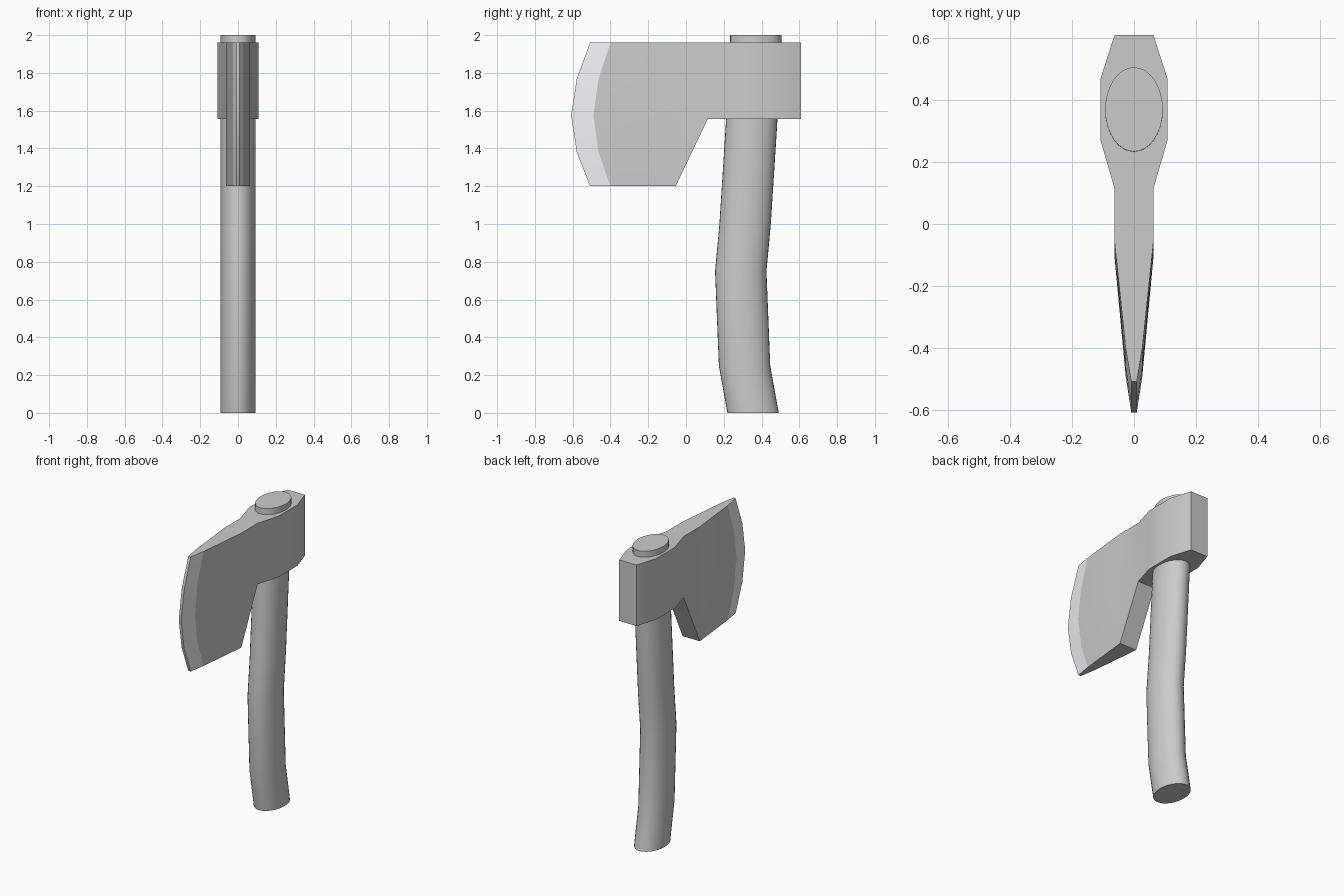
import bpy, bmesh, math

if "Cube" in bpy.data.objects:
    bpy.data.objects.remove(bpy.data.objects["Cube"])


def make_object(name, bm, angle):
    bmesh.ops.recalc_face_normals(bm, faces=bm.faces)
    mesh = bpy.data.meshes.new(name)
    bm.to_mesh(mesh)
    bm.free()
    obj = bpy.data.objects.new(name, mesh)
    bpy.context.collection.objects.link(obj)
    bpy.ops.object.select_all(action='DESELECT')
    obj.select_set(True)
    bpy.context.view_layer.objects.active = obj
    bpy.ops.object.shade_smooth_by_angle(angle=math.radians(angle))
    return obj


# Handle: elliptical rings lofted along a gently bent centre line (y, z)
path = [(0.355, 0), (0.31, 0.25), (0.29, 0.75), (0.313, 1.0),
        (0.345, 1.5), (0.368, 1.9), (0.37, 2.0)]
SIDES = 32
bm = bmesh.new()
rings = [[bm.verts.new((0.093 * math.cos(2 * math.pi * i / SIDES),
                        y + 0.136 * math.sin(2 * math.pi * i / SIDES), z))
          for i in range(SIDES)] for y, z in path]
for a, b in zip(rings, rings[1:]):
    for i in range(SIDES):
        j = (i + 1) % SIDES
        bm.faces.new((a[i], a[j], b[j], b[i]))
bm.faces.new(rings[0])
bm.faces.new(rings[-1])
make_object("handle", bm, 30)

# Axe head: one cheek is described by (y, z) lines, then mirrored in x
heights = [1.2, 1.38, 1.575, 1.77, 1.96]
bulge = [0, 0.7, 1, 0.7, 0]
blade_lines = [(-0.508, 0.10, 0.009), (-0.40, 0.09, 0.027), (-0.055, 0.05, 0.063)]
eye_lines = [(0.115, 0.063), (0.27, 0.108), (0.47, 0.108), (0.61, 0.063)]

bm = bmesh.new()
cheeks = []
for s in (1, -1):
    cols = [[bm.verts.new((s * w, y - d * b, z)) for z, b in zip(heights, bulge)]
            for y, d, w in blade_lines]
    cols += [[bm.verts.new((s * w, y, z)) for z in (1.555, 1.96)] for y, w in eye_lines]
    # cutting bevel and blade taper
    for k in range(2):
        for i in range(4):
            f = bm.faces.new((cols[k][i], cols[k][i + 1], cols[k + 1][i + 1], cols[k + 1][i]))
            f.material_index = 1 - k
    # flat web, then the swelling around the eye
    bm.faces.new(cols[2] + cols[3][::-1])
    for a, b in zip(cols[3:], cols[4:]):
        bm.faces.new((a[0], a[1], b[1], b[0]))
    # keep the bevel line crisp
    for a, b in zip(cols[1], cols[1][1:]):
        bm.edges.get((a, b)).smooth = False
    cheeks.append(cols)

L, R = cheeks
# cutting edge strip and flat poll at the back
for col in (0, -1):
    for i in range(len(L[col]) - 1):
        bm.faces.new((L[col][i], L[col][i + 1], R[col][i + 1], R[col][i]))
# top cap as one outline
bm.faces.new([c[-1] for c in L] + [c[-1] for c in R][::-1])
# underside: blade, sloped heel, eye
bm.faces.new([c[0] for c in L[:3]] + [c[0] for c in R[:3]][::-1])
bm.faces.new((L[2][0], L[3][0], R[3][0], R[2][0]))
bm.faces.new([c[0] for c in L[3:]] + [c[0] for c in R[3:]][::-1])

head = make_object("axe_head", bm, 30)
for k, v in zip(range(len(head.data.edges)), head.data.edges):
    # the bevel line separates the two material zones
    ys = [head.data.vertices[i].co for i in v.vertices]
    if all(abs(abs(c.x) - 0.027) < 1e-4 for c in ys) and abs(ys[0].x - ys[1].x) < 1e-4:
        v.use_edge_sharp = True

steel = bpy.data.materials.new("steel")
steel.diffuse_color = (0.8, 0.8, 0.8, 1)
steel.use_nodes = True
steel.node_tree.nodes["Principled BSDF"].inputs["Base Color"].default_value = steel.diffuse_color
edge = bpy.data.materials.new("honed_edge")
edge.diffuse_color = (0.9, 0.9, 0.93, 1)
edge.use_nodes = True
edge.node_tree.nodes["Principled BSDF"].inputs["Base Color"].default_value = edge.diffuse_color
head.data.materials.append(None)
head.data.materials.append(edge)
bpy.data.materials.remove(steel)
